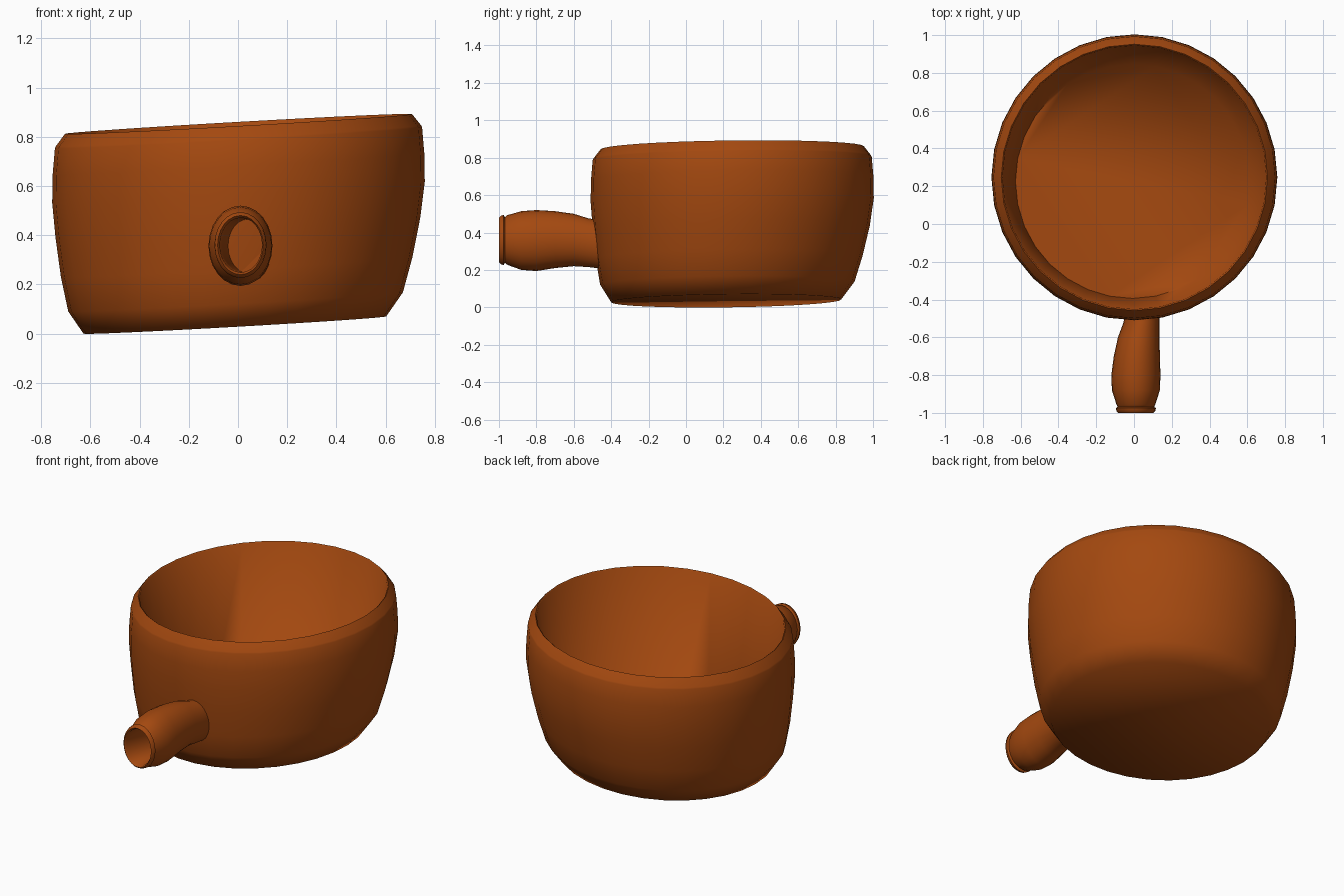
import bpy, math

if "Cube" in bpy.data.objects:
    bpy.data.objects.remove(bpy.data.objects["Cube"])

clay = bpy.data.materials.new("terracotta")
clay.diffuse_color = (0.37, 0.066, 0.005, 1)
clay.use_nodes = True
clay.node_tree.nodes["Principled BSDF"].inputs["Base Color"].default_value = clay.diffuse_color


def loft(name, rings, angle):
    """Skin a list of rings (lists of points) and close both ends."""
    n = len(rings[0])
    verts = [p for ring in rings for p in ring]
    faces = [(k * n + i, k * n + (i + 1) % n, (k + 1) * n + (i + 1) % n, (k + 1) * n + i)
             for k in range(len(rings) - 1) for i in range(n)]
    faces.append(tuple(reversed(range(n))))
    faces.append(tuple(range(len(verts) - n, len(verts))))
    mesh = bpy.data.meshes.new(name)
    mesh.from_pydata(verts, [], faces)
    mesh.materials.append(clay)
    obj = bpy.data.objects.new(name, mesh)
    bpy.context.collection.objects.link(obj)
    bpy.ops.object.select_all(action='DESELECT')
    obj.select_set(True)
    bpy.context.view_layer.objects.active = obj
    bpy.ops.object.shade_smooth_by_angle(angle=math.radians(angle))
    return obj


# Bowl: turned profile (radius, height), slightly sheared like hand-thrown clay
def bowl_ring(r, z, n=32):
    drift = min(1, z / 0.5)
    cx, cy = -0.014 + 0.016 * drift, 0.212 + 0.035 * drift
    ring = []
    for i in range(n):
        a = 2 * math.pi * i / n
        x, y = cx + r * math.cos(a), cy + r * math.sin(a)
        ring.append((x, y, z + 0.057 * x + 0.012 * (y - 0.25)))
    return ring


profile = [(0.615, 0.036), (0.68, 0.13), (0.714, 0.27), (0.741, 0.43), (0.757, 0.575),
           (0.755, 0.69), (0.746, 0.796), (0.742, 0.804), (0.705, 0.852),
           (0.698, 0.846), (0.62, 0.20)]
loft("bowl", [bowl_ring(r, z) for r, z in profile], 84)

# Handle: bulging oval pipe with a lipped end (y, x, z, x radius, z radius)
sections = [(-0.44, 0.045, 0.335, 0.09, 0.13), (-0.52, 0.04, 0.345, 0.095, 0.13),
            (-0.60, 0.025, 0.36, 0.11, 0.14), (-0.70, 0.015, 0.362, 0.122, 0.152),
            (-0.80, 0.01, 0.357, 0.13, 0.163), (-0.88, 0.01, 0.357, 0.127, 0.157),
            (-0.955, 0.01, 0.36, 0.103, 0.133), (-0.968, 0.01, 0.36, 0.097, 0.121),
            (-0.975, 0.01, 0.36, 0.106, 0.134), (-0.99, 0.01, 0.36, 0.103, 0.13),
            (-1.0, 0.01, 0.36, 0.093, 0.12), (-0.99, 0.012, 0.36, 0.086, 0.111),
            (-0.80, 0.02, 0.36, 0.084, 0.111), (-0.48, 0.042, 0.355, 0.082, 0.11)]
loft("handle", [[(x + rx * math.cos(a), y, z + rz * math.sin(a))
                 for a in (2 * math.pi * i / 24 for i in range(24))]
                for y, x, z, rx, rz in sections], 45)
